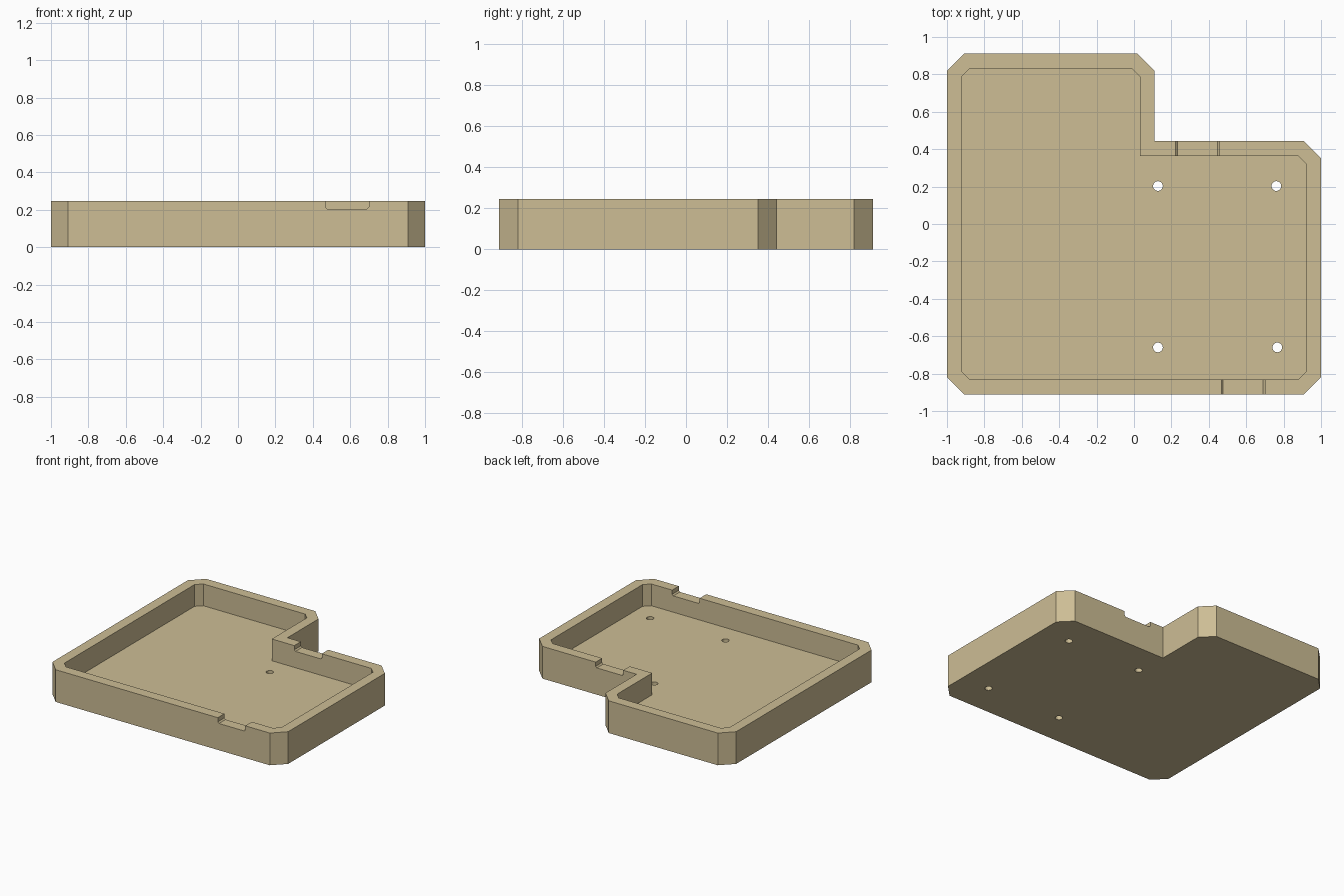
import bpy, bmesh, math

if "Cube" in bpy.data.objects:
    bpy.data.objects.remove(bpy.data.objects["Cube"])

HEIGHT, FLOOR, NOTCH_Z = 0.247, 0.08, 0.205

tan = bpy.data.materials.new("tan plastic")
tan.diffuse_color = (0.61, 0.51, 0.30, 1)
tan.use_nodes = True
tan.node_tree.nodes["Principled BSDF"].inputs["Base Color"].default_value = tan.diffuse_color


def prism(name, points, low, high, axis="Z"):
    """Extrude a closed outline along Z, or an x-z outline along Y."""
    place = (lambda p, d: (p[0], p[1], d)) if axis == "Z" else (lambda p, d: (p[0], d, p[1]))
    bm = bmesh.new()
    face = bm.faces.new([bm.verts.new(place(p, low)) for p in points])
    new = bmesh.ops.extrude_face_region(bm, geom=[face])["geom"]
    shift = place((0, 0), high - low)
    bmesh.ops.translate(bm, vec=shift, verts=[v for v in new if isinstance(v, bmesh.types.BMVert)])
    bmesh.ops.recalc_face_normals(bm, faces=bm.faces)
    mesh = bpy.data.meshes.new(name)
    bm.to_mesh(mesh)
    bm.free()
    mesh.materials.append(tan)
    obj = bpy.data.objects.new(name, mesh)
    bpy.context.collection.objects.link(obj)
    return obj


def l_outline(x0, x1, y0, y1, step_x, step_y, c):
    """L shape with chamfered outer corners and a sharp inside corner."""
    return [(x0, y0 + c), (x0 + c, y0), (x1 - c, y0), (x1, y0 + c),
            (x1, step_y - c), (x1 - c, step_y), (step_x, step_y),
            (step_x, y1 - c), (step_x - c, y1), (x0 + c, y1), (x0, y1 - c)]


# Tray body
tray = prism("tray", l_outline(-1, 1, -0.912, 0.912, 0.109, 0.443, 0.092), 0, HEIGHT)

# Hollow inside
cutters = [prism("cavity_cutter",
                 l_outline(-0.921, 0.921, -0.832, 0.832, 0.032, 0.364, 0.044), FLOOR, 0.5)]

# Cable notches in the front and back rims, with eased lower corners
for name, x0, x1, y0, y1 in (("front_notch_cutter", 0.467, 0.70, -1.0, -0.75),
                             ("back_notch_cutter", 0.223, 0.456, 0.30, 0.52)):
    e = 0.01
    profile = [(x0, 0.4), (x0, NOTCH_Z + e), (x0 + e, NOTCH_Z),
               (x1 - e, NOTCH_Z), (x1, NOTCH_Z + e), (x1, 0.4)]
    cutters.append(prism(name, profile, y0, y1, "Y"))

# Screw holes through the floor
for i, (x, y) in enumerate(((0.128, 0.203), (0.761, 0.203), (0.128, -0.66), (0.766, -0.66))):
    ring = [(x + 0.026 * math.cos(a * math.tau / 24), y + 0.026 * math.sin(a * math.tau / 24))
            for a in range(24)]
    cutters.append(prism(f"screw_hole_cutter_{i + 1}", ring, -0.1, 0.15))

for cutter in cutters:
    mod = tray.modifiers.new(cutter.name, "BOOLEAN")
    mod.operation, mod.solver, mod.object = "DIFFERENCE", "EXACT", cutter
    cutter.hide_render = True
    cutter.hide_set(True)
